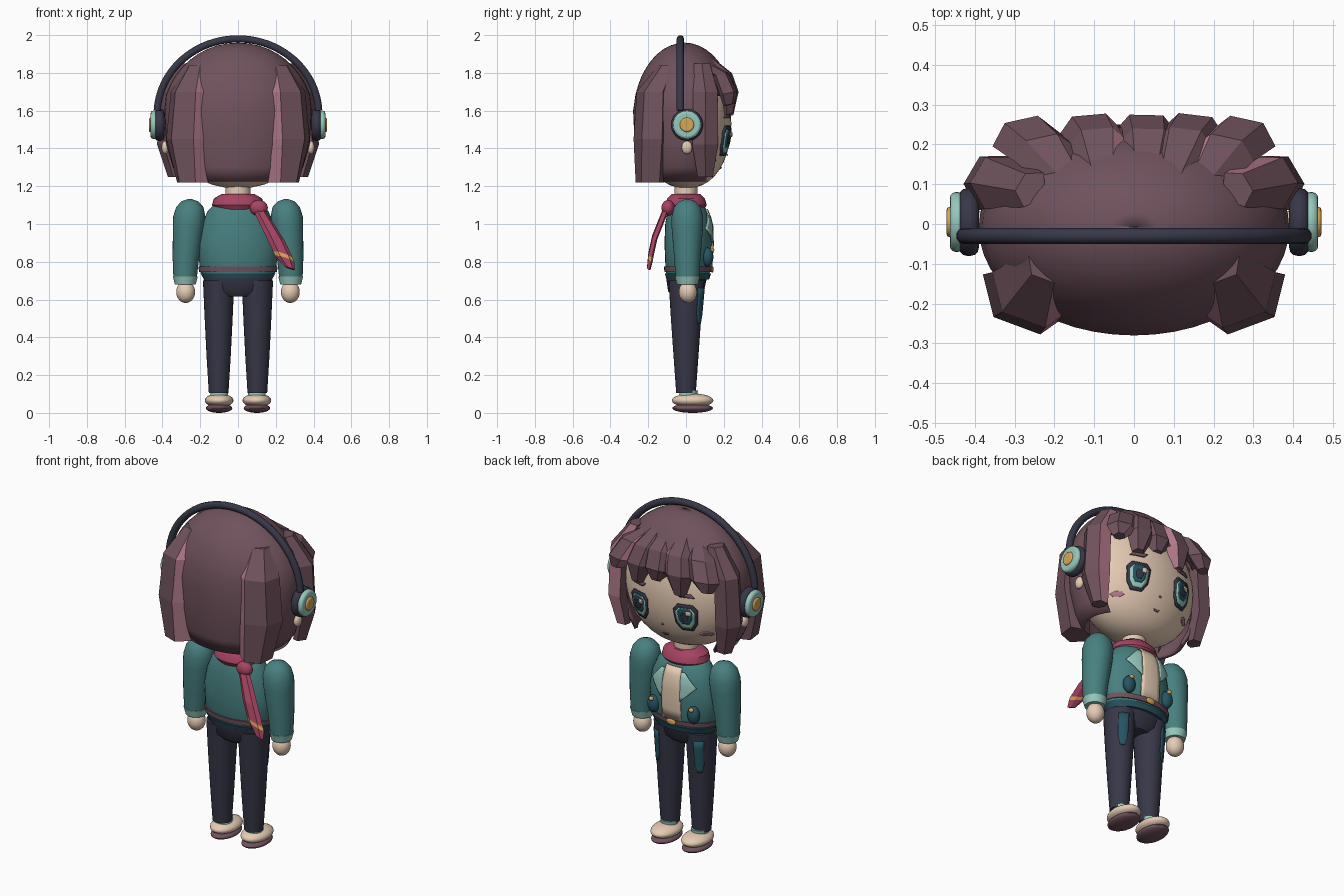
import bpy, bmesh, math
from mathutils import Vector

if "Cube" in bpy.data.objects:
    bpy.data.objects.remove(bpy.data.objects["Cube"])


def colour(name, r, g, b):
    m = bpy.data.materials.new(name)
    m.diffuse_color = [((c / 255 + 0.055) / 1.055) ** 2.4 for c in (r, g, b)] + [1]
    m.use_nodes = True
    m.node_tree.nodes["Principled BSDF"].inputs["Base Color"].default_value = m.diffuse_color
    return m


HAIR = colour("plum hair", 112, 82, 93)
PINK = colour("pink streak", 178, 122, 138)
TEAL = colour("teal cloth", 72, 128, 128)
NAVY = colour("navy", 55, 55, 72)
SKIN = colour("skin cream", 230, 204, 180)
MINT = colour("mint trim", 150, 200, 188)
GOLD = colour("gold", 216, 166, 84)
RED = colour("raspberry scarf", 166, 68, 98)
DEEP = colour("deep teal", 38, 84, 98)


def finish(name, bm, mats, smooth=True):
    bmesh.ops.recalc_face_normals(bm, faces=bm.faces)
    me = bpy.data.meshes.new(name)
    bm.to_mesh(me)
    bm.free()
    for m in mats:
        me.materials.append(m)
    if smooth:
        me.shade_smooth()
        me.set_sharp_from_angle(angle=math.radians(40))
    ob = bpy.data.objects.new(name, me)
    bpy.context.collection.objects.link(ob)
    return ob


def lathe(name, rows, mat, n=32, keep=None):
    """Stacked ellipses; each row is z, rx, ry, cx, cy."""
    bm = bmesh.new()
    rings = []
    for z, rx, ry, cx, cy in rows:
        rings.append([bm.verts.new((cx + rx * math.cos(a), cy + ry * math.sin(a), z))
                      for a in (2 * math.pi * i / n for i in range(n))])
    for a, b in zip(rings, rings[1:]):
        for i in range(n):
            bm.faces.new((a[i], a[(i + 1) % n], b[(i + 1) % n], b[i]))
    if keep:
        drop = [f for f in bm.faces if not keep(f.calc_center_median())]
        bmesh.ops.delete(bm, geom=drop, context='FACES')
    else:
        bm.faces.new(rings[0])
        bm.faces.new(rings[-1])
    return finish(name, bm, [mat])


def front_y(rows, x, z):
    """Forward surface of a lathe at x, z."""
    for a, b in zip(rows, rows[1:]):
        if a[0] <= z <= b[0]:
            t = (z - a[0]) / (b[0] - a[0])
            _, rx, ry, cx, cy = [p + (q - p) * t for p, q in zip(a, b)]
            return cy + ry * math.sqrt(max(0, 1 - ((x - cx) / rx) ** 2))
    return 0


def patch(name, rows, spans, mat, off, cx=0, cz=0, s=1):
    """Thin plate laid on the front of a lathe; spans are z, left, right."""
    bm = bmesh.new()
    lines = []
    for k, (a, b) in enumerate(zip(spans, spans[1:])):
        for j in range(0 if k == 0 else 1, 4):
            z, l, r = [p + (q - p) * j / 3 for p, q in zip(a, b)]
            xs = [cx + s * (l + (r - l) * i / 6) for i in range(7)]
            lines.append([bm.verts.new((x, front_y(rows, x, cz + z) + off, cz + z)) for x in xs])
    for a, b in zip(lines, lines[1:]):
        for i in range(6):
            bm.faces.new((a[i], a[i + 1], b[i + 1], b[i]))
    ob = finish(name, bm, [mat])
    if ob.data.polygons[0].normal.y < 0:
        ob.data.flip_normals()
    mod = ob.modifiers.new("thickness", 'SOLIDIFY')
    mod.thickness, mod.offset = 0.008, -1
    return ob


def ball(name, loc, size, mat):
    bm = bmesh.new()
    bmesh.ops.create_uvsphere(bm, u_segments=24, v_segments=14, radius=1)
    for v in bm.verts:
        v.co = Vector(loc) + Vector([a * b for a, b in zip(v.co, size)])
    return finish(name, bm, [mat])


def lock(name, path, out, mats, rule=lambda ring, side: 0, wide=None):
    """Faceted strand; path entries are x, y, z, half width, half thickness."""
    out = Vector(out).normalized()
    wide = Vector(wide).normalized() if wide else Vector((-out.y, out.x, 0)).normalized()
    bm = bmesh.new()
    rings = []
    for x, y, z, w, t in path:
        sec = [(-1, -.3), (-.5, 1), (.5, 1), (1, -.3), (.4, -1), (-.4, -1)]
        rings.append([bm.verts.new(Vector((x, y, z)) + wide * (a * w) + out * (b * t)) for a, b in sec])
    for r, (a, b) in enumerate(zip(rings, rings[1:])):
        for i in range(6):
            f = bm.faces.new((a[i], a[(i + 1) % 6], b[(i + 1) % 6], b[i]))
            f.material_index = rule(r, i)
    bm.faces.new(rings[0])
    bm.faces.new(rings[-1])
    return finish(name, bm, mats, smooth=False)


def disc(name, x, r, depth, mat):
    bpy.ops.mesh.primitive_cylinder_add(vertices=32, radius=r, depth=depth, location=(x, 0.005, 1.525),
                                        rotation=(0, math.pi / 2, 0))
    ob = bpy.context.object
    ob.name = name
    ob.data.materials.append(mat)
    bev = ob.modifiers.new("round edge", 'BEVEL')
    bev.width, bev.segments = depth * 0.4, 3
    ob.data.shade_smooth()
    ob.data.set_sharp_from_angle(angle=math.radians(40))


# Head: rounded egg with a full chin
HEAD = []
for k in range(21):
    a = -math.pi / 2 + math.pi * k / 20
    c = max(math.cos(a), 0.003) ** 0.85
    HEAD.append((1.53 + 0.34 * math.sin(a), 0.36 * c, 0.24 * c, 0, 0))
lathe("head", HEAD, SKIN, 40)
lathe("neck", [(1.08, .065, .06, 0, 0), (1.25, .065, .06, 0, 0)], SKIN)

# Face details
EYE = [(-.08, -.03, .03), (-.035, -.058, .058), (.05, -.066, .066), (.08, -.042, .042)]
for s in (1, -1):
    def eye(name, k, mat, off, dz=0):
        patch(name, HEAD, [(z * k, l * k, r * k) for z, l, r in EYE], mat, off, .15 * s, 1.44 + dz, s)
    eye("eye_outline", 1, NAVY, .010)
    eye("eye_white", .78, MINT, .013, -.002)
    eye("eye_iris", .6, DEEP, .016, .012)
    eye("eye_pupil", .3, NAVY, .019, .008)
    patch("eye_glint", HEAD, [(.02, -.035, -.01), (.045, -.035, -.01)], SKIN, .022, .15 * s, 1.44)
    patch("blush", HEAD, [(-.013, -.015, .015), (0, -.032, .032), (.013, -.015, .015)], PINK, .006, .23 * s, 1.335)
    patch("eyebrow", HEAD, [(-.008, -.05, .03), (.012, -.03, .05)], HAIR, .008, .15 * s, 1.57, -s)
patch("mouth", HEAD, [(-.005, -.012, .012), (.005, -.018, .018)], HAIR, .006, 0, 1.295)
patch("nose", HEAD, [(-.005, -.005, .005), (.005, -.005, .005)], PINK, .008, 0, 1.365)

# Hair shell: dome above, open at the face below
dome = [(1.56 + .40 * math.sin(a), .40 * math.cos(a) + .001, .272 * math.cos(a) + .001, 0, -.008)
        for a in (math.radians(d) for d in range(18, 91, 8))]
shell = [(1.225, .30, .235, 0, -.01), (1.3, .345, .248, 0, -.01), (1.42, .38, .262, 0, -.01),
         (1.6, .39, .27, 0, -.01)]
hair = lathe("hair_shell", shell + dome, HAIR, 48, lambda c: c.z > 1.69 or c.y < .11)
mod = hair.modifiers.new("thickness", 'SOLIDIFY')
mod.thickness, mod.offset = .02, -1

# Long locks at the back and beside the face
for s in (1, -1):
    lock("back_lock", [(.215 * s, -.10, 1.84, .06, .04), (.255 * s, -.18, 1.70, .115, .065),
                       (.27 * s, -.19, 1.45, .125, .07), (.245 * s, -.19, 1.22, .09, .065)],
         (.35 * s, -.94, 0), [HAIR, PINK], lambda r, i: int(i == (0 if s > 0 else 2)))
    lock("side_lock", [(.26 * s, .09, 1.85, .05, .03), (.35 * s, .11, 1.70, .075, .05),
                       (.365 * s, .11, 1.42, .08, .05), (.33 * s, .105, 1.25, .045, .035)],
         (.85 * s, .5, 0), [HAIR, PINK], lambda r, i: int(s > 0 and i == 2))

# Bangs: root, swell and tip for each strand, with the streaked side
for x0, x1, x2, tip, streak in [(-.16, -.225, -.275, 1.63, 9), (-.075, -.09, -.11, 1.57, 0),
                                (.03, .035, .03, 1.62, 9), (.09, .125, .15, 1.58, 9),
                                (.17, .225, .275, 1.63, 2)]:
    side = abs(x2) > .2
    lock("bang", [(x0, .10, 1.88 - .04 * side, .05, .03), (x1, .205 - .02 * side, 1.79, .08, .035),
                  (x2, .235 - .01 * side, 1.69, .085, .04), (x2 * 1.06, .225, tip, .035, .025)],
         (x2 * .8, 1, .25), [HAIR, PINK], lambda r, i: int(i == streak))

# Headphones
arc = bpy.data.curves.new("headband", 'CURVE')
arc.dimensions, arc.bevel_depth, arc.bevel_resolution, arc.use_fill_caps = '3D', .02, 3, True
spl = arc.splines.new('POLY')
spl.points.add(40)
for k, p in enumerate(spl.points):
    a = math.radians(3 + 174 * k / 40)
    p.co = (.428 * math.cos(a), -.03, 1.58 + .40 * math.sin(a), 1)
band = bpy.data.objects.new("headband", arc)
arc.materials.append(NAVY)
bpy.context.collection.objects.link(band)
for s in (1, -1):
    disc("ear_cushion", .415 * s, .085, .05, NAVY)
    disc("ear_cup", .445 * s, .075, .035, MINT)
    disc("ear_cap", .461 * s, .038, .02, GOLD)
    ball("ear_lobe", (.385 * s, .005, 1.405), (.02, .028, .035), SKIN)

# Jacket, belt and hem
TORSO = [(.71, .17, .105, 0, .01), (.75, .203, .118, 0, .01), (.9, .21, .126, 0, .012), (1.0, .19, .122, 0, .012),
         (1.07, .16, .105, 0, .008), (1.11, .12, .085, 0, 0), (1.13, .07, .06, 0, 0)]
lathe("jacket", TORSO, TEAL)
lathe("belt", [(.747, .206, .124, 0, .01), (.775, .21, .127, 0, .01)], HAIR)
lathe("hem", [(.705, .178, .112, 0, .01), (.737, .198, .122, 0, .01)], DEEP)
patch("shirt_front", TORSO, [(.775, -.062, .062), (.95, -.06, .06), (1.08, -.05, .05)], SKIN, .010)
ball("buckle", (0, .138, .76), (.03, .008, .018), GOLD)
for s in (1, -1):
    patch("lapel", TORSO, [(.90, .06, .065), (.98, .06, .145), (1.06, .055, .075)], MINT, .014, s=s)
    ball("pouch", (.13 * s, .115, .825), (.036, .03, .05), DEEP)
    ball("pouch_button", (.13 * s, .138, .862), (.014, .012, .012), GOLD)

# Scarf with knot and trailing tail
lathe("scarf_ring", [(1.075, .115, .095, 0, 0), (1.1, .138, .11, 0, 0), (1.135, .128, .10, 0, 0),
                     (1.16, .085, .075, 0, 0)], RED)
ball("scarf_knot", (.11, -.095, 1.085), (.048, .035, .042), RED)
lock("scarf_tail", [(.11, -.105, 1.08, .04, .014), (.195, -.165, .93, .055, .014), (.238, -.185, .84, .055, .014),
                    (.247, -.188, .818, .054, .014), (.275, -.197, .765, .028, .01)],
     (.1, -.95, .35), [RED, GOLD], lambda r, i: int(r == 2), (.93, 0, -.3))

# Arms, legs and shoes
for s in (1, -1):
    arm = [(.715, .062, .062, .28), (.82, .07, .07, .276), (.98, .083, .083, .262), (1.04, .085, .083, .258),
           (1.09, .072, .07, .255), (1.12, .045, .043, .255), (1.132, .01, .01, .255)]
    lathe("sleeve", [(z, a, b, c * s, .007) for z, a, b, c in arm], TEAL)
    lathe("cuff", [(.68, .055, .055, .279 * s, .007), (.722, .066, .066, .279 * s, .007)], MINT)
    ball("hand", (.277 * s, .01, .64), (.05, .048, .058), SKIN)
    LEG = [(.105, .052, .052, .1025 * s, 0), (.3, .064, .066, .1025 * s, 0), (.5, .074, .08, .1025 * s, 0),
           (.7, .083, .095, .1025 * s, .003)]
    lathe("trouser_leg", LEG, NAVY)
    patch("thigh_patch", LEG, [(.47, .13, .15), (.52, .115, .16), (.66, .115, .165)], DEEP, .006, s=s)
    lathe("sock", [(.08, .046, .048, .1 * s, .01), (.118, .046, .048, .1 * s, .015)], MINT)
    ball("shoe", (.1 * s, .035, .066), (.076, .11, .037), SKIN)
    ball("sole", (.1 * s, .035, .025), (.07, .108, .025), HAIR)
lathe("hips", [(.615, .09, .07, 0, 0), (.645, .165, .095, 0, 0), (.715, .184, .108, 0, .003)], NAVY)
